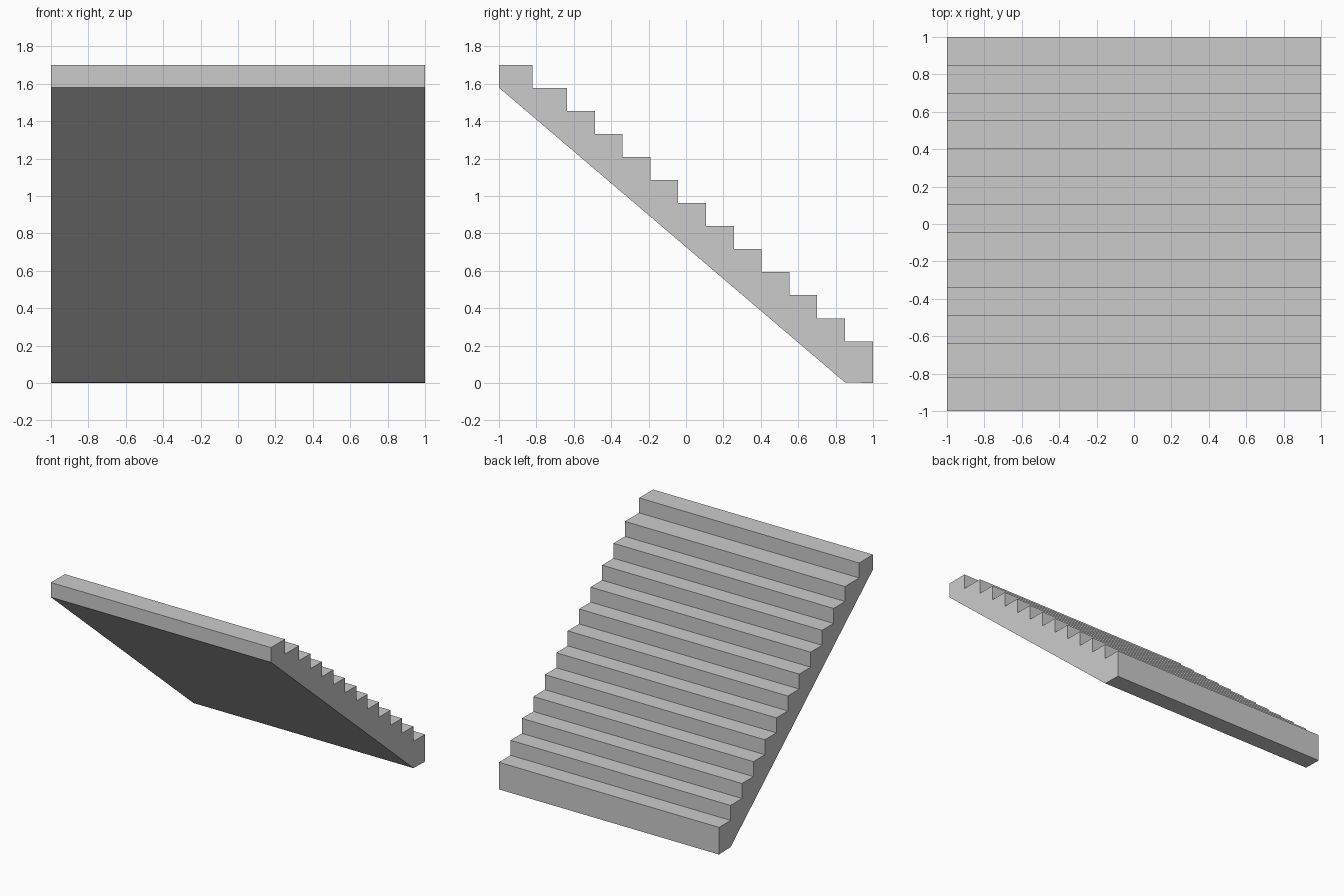
import bpy, bmesh

if "Cube" in bpy.data.objects:
    bpy.data.objects.remove(bpy.data.objects["Cube"])

STEPS = 13
TOP, FIRST = 1.70, 0.223          # heights of the top and lowest treads
RISE = (TOP - FIRST) / (STEPS - 1)
RUN = 0.1486

# Riser positions, lowest first; the two uppermost treads are deeper
risers = [1.0] + [0.85 - RUN * i for i in range(11)] + [-0.82]

# Side profile in (y, z): sloped underside, then the sawtooth of steps
profile = [(-1.0, 1.579), (0.85, 0.003), (1.0, 0.0)]
for i, y in enumerate(risers):
    if i:
        profile.append((y, FIRST + RISE * (i - 1)))
    profile.append((y, FIRST + RISE * i))
profile.append((-1.0, TOP))

# Extrude the profile across the width
bm = bmesh.new()
side = bm.faces.new([bm.verts.new((-1.0, y, z)) for y, z in profile])
ext = bmesh.ops.extrude_face_region(bm, geom=[side])
bmesh.ops.translate(bm, vec=(2.0, 0, 0),
                    verts=[g for g in ext["geom"] if isinstance(g, bmesh.types.BMVert)])
bmesh.ops.recalc_face_normals(bm, faces=bm.faces)

# The extrusion keeps or drops the first side depending on context: ensure it is closed
edges = [e for e in bm.edges if e.is_boundary]
if edges:
    bmesh.ops.holes_fill(bm, edges=edges, sides=0)
    bmesh.ops.recalc_face_normals(bm, faces=bm.faces)

mesh = bpy.data.meshes.new("stair_flight")
bm.to_mesh(mesh)
bm.free()
bpy.context.collection.objects.link(bpy.data.objects.new("stair_flight", mesh))
